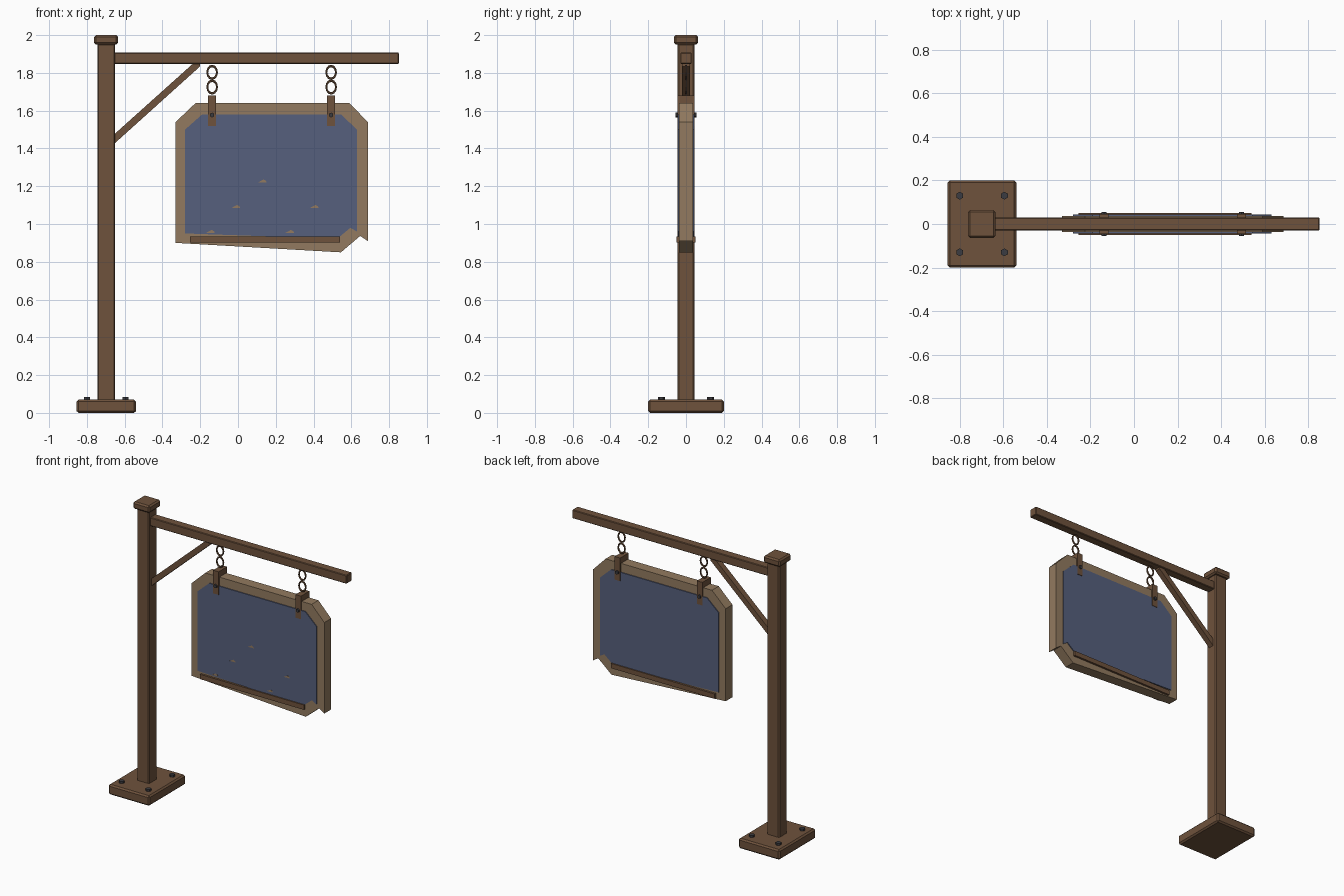
import bpy, bmesh, math
from mathutils import Vector

cube = bpy.data.objects.get("Cube")
if cube:
    bpy.data.objects.remove(cube)


def material(name, rgb):
    m = bpy.data.materials.new(name)
    m.use_nodes = True
    m.diffuse_color = (*rgb, 1)
    m.node_tree.nodes["Principled BSDF"].inputs["Base Color"].default_value = (*rgb, 1)
    return m


WOOD = material("brown wood", (0.156, 0.084, 0.045))
TAN = material("tan board", (0.288, 0.195, 0.115))
BLUE = material("blue paint", (0.093, 0.117, 0.205))
IRON = material("dark iron", (0.045, 0.045, 0.052))


def finish(name, bm, mat):
    bmesh.ops.recalc_face_normals(bm, faces=bm.faces)
    mesh = bpy.data.meshes.new(name)
    bm.to_mesh(mesh)
    bm.free()
    mesh.materials.append(mat)
    ob = bpy.data.objects.new(name, mesh)
    bpy.context.collection.objects.link(ob)
    return ob


def box(name, lo, hi, mat=WOOD, bevel=0.0):
    lo, hi = Vector(lo), Vector(hi)
    bm = bmesh.new()
    bmesh.ops.create_cube(bm, size=1)
    bmesh.ops.scale(bm, vec=hi - lo, verts=bm.verts)
    ob = finish(name, bm, mat)
    ob.location = (lo + hi) / 2
    if bevel:
        mod = ob.modifiers.new("bevel", "BEVEL")
        mod.width = bevel
        mod.segments = 1
    return ob


def slab(name, outline, y0, y1, mat):
    """Extrude an x-z outline from y0 to y1."""
    bm = bmesh.new()
    face = bm.faces.new([bm.verts.new((x, y0, z)) for x, z in outline])
    ext = bmesh.ops.extrude_face_region(bm, geom=[face])["geom"]
    moved = [v for v in ext if isinstance(v, bmesh.types.BMVert)]
    bmesh.ops.translate(bm, vec=(0, y1 - y0, 0), verts=moved)
    return finish(name, bm, mat)


def bolt(name, center, radius, depth, along_y=False):
    bm = bmesh.new()
    bmesh.ops.create_cone(bm, cap_ends=True, segments=6, radius1=radius,
                          radius2=radius, depth=depth)
    ob = finish(name, bm, IRON)
    ob.location = center
    if along_y:
        ob.rotation_euler.x = math.pi / 2
    return ob


# Post, foot, cap and arm
box("base_plate", (-0.855, -0.2, 0), (-0.54, 0.2, 0.07), bevel=0.01)
box("post", (-0.745, -0.045, 0.06), (-0.65, 0.045, 1.955), bevel=0.007)
box("post_cap", (-0.762, -0.064, 1.95), (-0.635, 0.064, 2.0), bevel=0.01)
box("arm", (-0.66, -0.03, 1.848), (0.852, 0.03, 1.907), bevel=0.004)
for x in (-0.8, -0.595):
    for y in (-0.13, 0.13):
        bolt("base_bolt", (x, y, 0.075), 0.018, 0.02)

# Diagonal brace, cut flush against the post and the arm
slab("brace", [(-0.655, 1.425), (-0.2, 1.835), (-0.2, 1.852),
               (-0.235, 1.852), (-0.655, 1.475)], -0.02, 0.02, WOOD)

# Hanging board with clipped corners and a broken lower edge
slab("sign_board", [(-0.225, 1.64), (0.59, 1.64), (0.687, 1.54), (0.687, 0.91),
                    (0.647, 0.937), (0.545, 0.85), (-0.33, 0.9), (-0.33, 1.54)],
     -0.037, 0.037, TAN)
panel = [(-0.19, 1.58), (0.545, 1.58), (0.63, 1.5), (0.63, 0.96),
         (0.595, 0.98), (0.535, 0.93), (0.15, 0.935), (-0.28, 0.95), (-0.28, 1.5)]
for side, s in (("front", -1), ("back", 1)):
    slab(side + "_panel", panel, s * 0.036, s * 0.043, BLUE)
    box(side + "_rail", (-0.255, min(s * 0.036, s * 0.051), 0.902),
        (0.54, max(s * 0.036, s * 0.051), 0.935))

# Paint chips on the front panel
for x, z in ((0.13, 1.22), (-0.01, 1.085), (0.405, 1.085), (0.275, 0.953), (-0.145, 0.953)):
    slab("paint_chip", [(x - 0.024, z), (x + 0.022, z), (x + 0.018, z + 0.009),
                        (x + 0.005, z + 0.016)], -0.0425, -0.0436, TAN)

# Hanging straps, bolts and chain links
for x in (-0.137, 0.493):
    box("strap", (x - 0.021, -0.046, 1.52), (x + 0.021, 0.046, 1.68))
    for s in (-1, 1):
        bolt("strap_bolt", (x, s * 0.05, 1.577), 0.013, 0.012, True)
    for z in (1.803, 1.725):
        bpy.ops.mesh.primitive_torus_add(
            location=(x, 0, z), rotation=(math.pi / 2, 0, 0), major_segments=12,
            minor_segments=6, major_radius=0.033, minor_radius=0.0065)
        link = bpy.context.object
        link.name = "chain_link"
        link.scale = (0.78, 1.02, 1)
        link.data.materials.append(WOOD)
